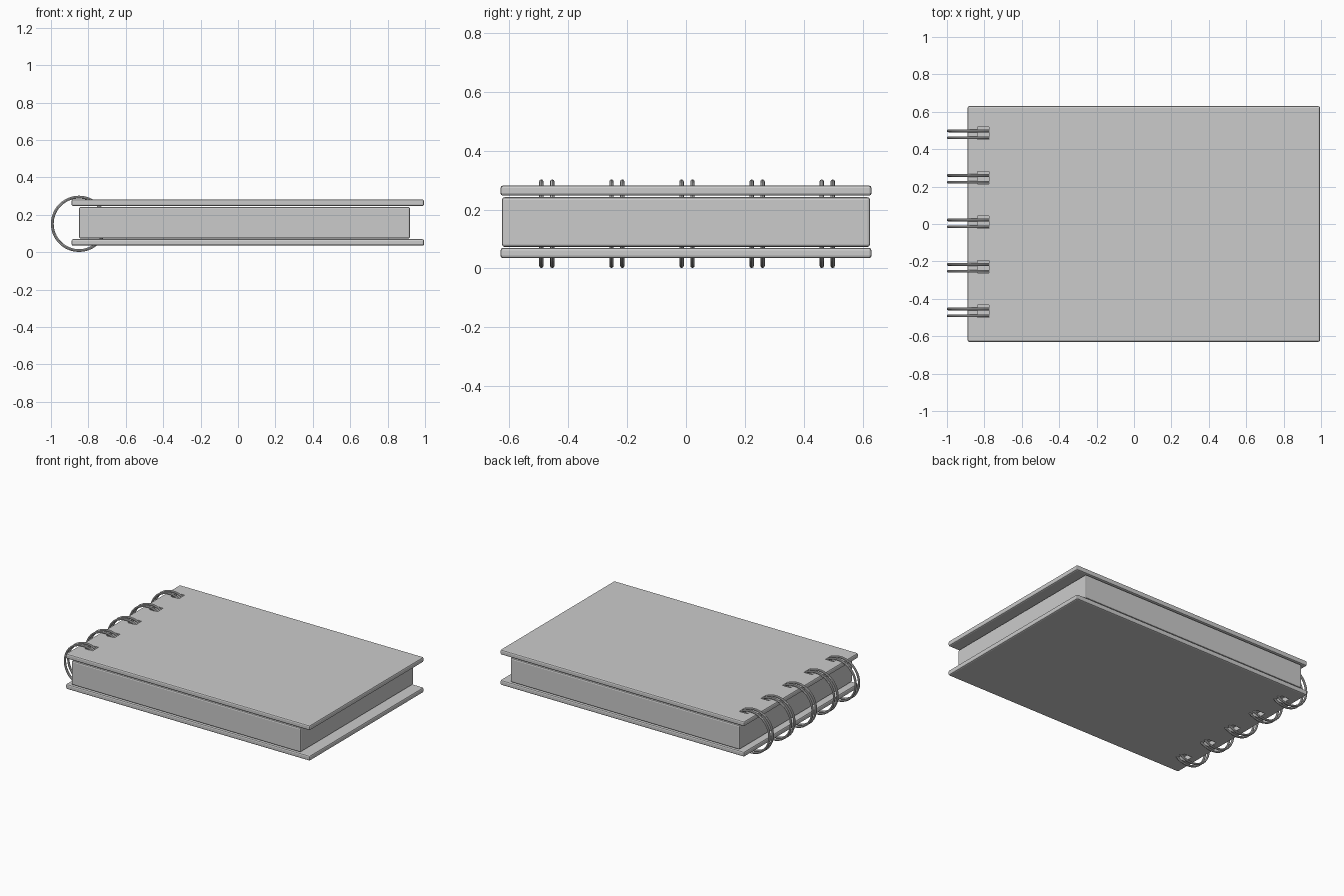
import bpy
import bmesh
from math import radians
from mathutils import Matrix

if "Cube" in bpy.data.objects:
    bpy.data.objects.remove(bpy.data.objects["Cube"], do_unlink=True)

grey = bpy.data.materials.new("plain grey")
grey.use_nodes = True
GREY = (0.6, 0.6, 0.6, 1)
grey.diffuse_color = GREY
grey.node_tree.nodes["Principled BSDF"].inputs["Base Color"].default_value = GREY


def finish(name, bm):
    mesh = bpy.data.meshes.new(name)
    bm.to_mesh(mesh)
    bm.free()
    mesh.materials.append(grey)
    obj = bpy.data.objects.new(name, mesh)
    bpy.context.collection.objects.link(obj)
    return obj


def add_box(bm, low, high):
    size = [b - a for a, b in zip(low, high)]
    mid = [(a + b) / 2 for a, b in zip(low, high)]
    bmesh.ops.create_cube(bm, size=1, matrix=Matrix.Translation(mid) @ Matrix.Diagonal((*size, 1)))


def rounded_box(name, low, high, bevel):
    bm = bmesh.new()
    add_box(bm, low, high)
    bmesh.ops.bevel(bm, geom=bm.edges[:], offset=bevel, segments=2, profile=0.5, affect='EDGES')
    return finish(name, bm)


def smooth(obj):
    bpy.ops.object.select_all(action='DESELECT')
    obj.select_set(True)
    bpy.context.view_layer.objects.active = obj
    bpy.ops.object.shade_smooth_by_angle(angle=radians(40))


# Paper block and the two overhanging covers
rounded_box("page_block", (-0.85, -0.625, 0.073), (0.92, 0.625, 0.242), 0.009)
covers = [rounded_box(name, (-0.89, -0.63, z), (0.995, 0.63, z + 0.035), 0.009)
          for name, z in (("bottom_cover", 0.035), ("top_cover", 0.247))]

# Square binding holes through both covers
ring_rows = [0.01 + 0.238 * i for i in range(-2, 3)]
bm = bmesh.new()
for y in ring_rows:
    add_box(bm, (-0.837, y - 0.033, 0), (-0.775, y + 0.033, 0.32))
cutter = finish("hole_cutter", bm)
cutter.hide_render = True
for cover in covers:
    cut = cover.modifiers.new("binding_holes", 'BOOLEAN')
    cut.operation = 'DIFFERENCE'
    cut.solver = 'EXACT'
    cut.object = cutter
    bpy.context.view_layer.objects.active = cover
    bpy.ops.object.modifier_apply(modifier=cut.name)
bpy.data.objects.remove(cutter, do_unlink=True)

# Twin wire rings along the spine
for number, y in enumerate(ring_rows, 1):
    for side, offset in (("front", -0.019), ("back", 0.018)):
        bpy.ops.mesh.primitive_torus_add(
            location=(-0.85, y - 0.006 + offset, 0.152), rotation=(radians(90), 0, 0),
            major_radius=0.143, minor_radius=0.0075, major_segments=36, minor_segments=8)
        ring = bpy.context.object
        ring.name = f"binding_ring_{number}_{side}"
        ring.data.materials.append(grey)
        smooth(ring)
